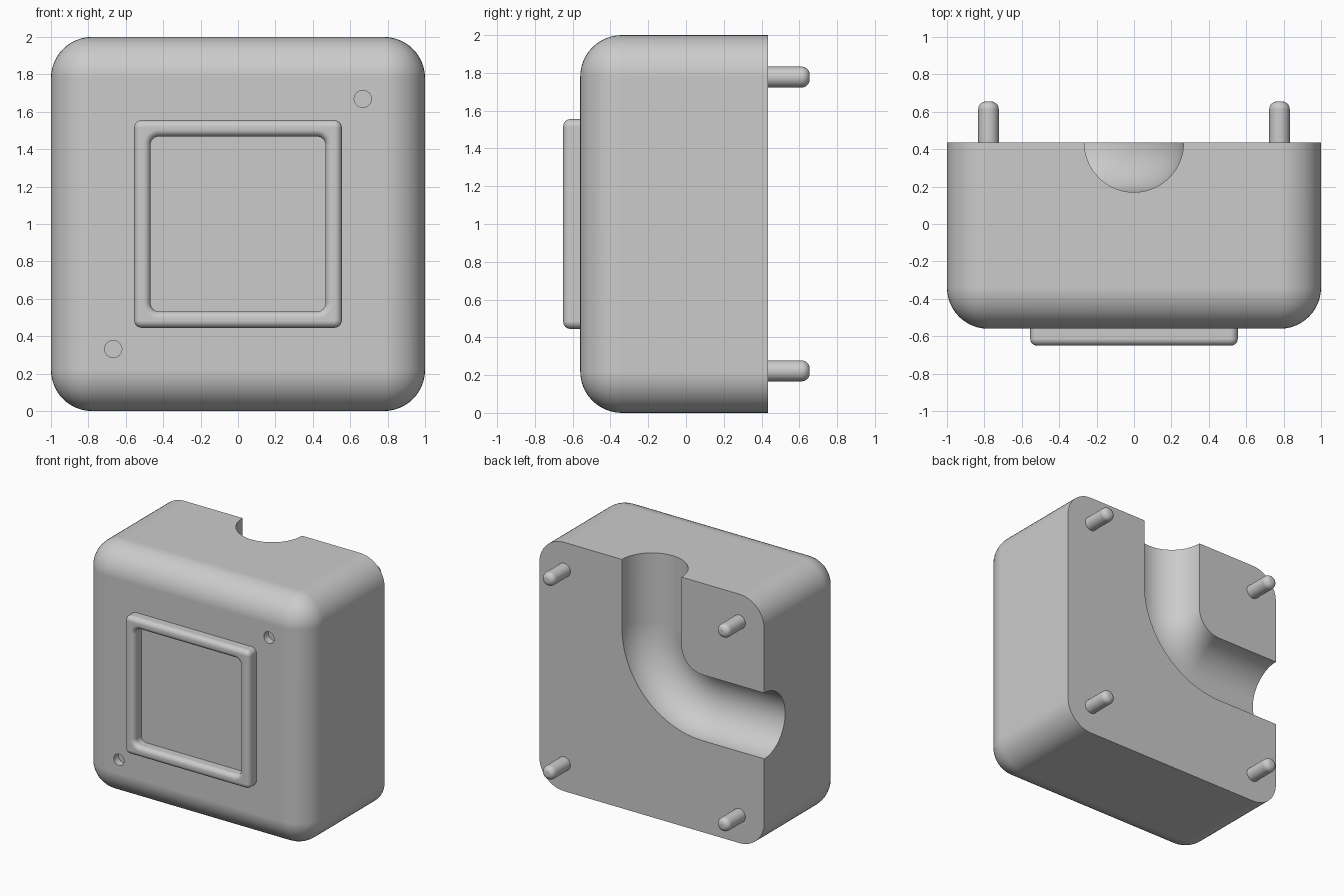
import bpy, bmesh
from math import pi, sin, cos, radians
from mathutils import Vector, Matrix

old = bpy.data.objects.get("Cube")
if old:
    bpy.data.objects.remove(old, do_unlink=True)

grey = bpy.data.materials.new("plain_grey")
grey.use_nodes = True
grey.diffuse_color = (0.6, 0.6, 0.6, 1)
grey.node_tree.nodes["Principled BSDF"].inputs["Base Color"].default_value = (0.6, 0.6, 0.6, 1)

FRONT, BACK = -0.56, 0.435


def make(name, bm):
    bmesh.ops.recalc_face_normals(bm, faces=bm.faces)
    mesh = bpy.data.meshes.new(name)
    bm.to_mesh(mesh)
    bm.free()
    mesh.materials.append(grey)
    ob = bpy.data.objects.new(name, mesh)
    bpy.context.collection.objects.link(ob)
    return ob


def select(ob):
    bpy.ops.object.select_all(action='DESELECT')
    ob.select_set(True)
    bpy.context.view_layer.objects.active = ob


def smooth(ob):
    select(ob)
    bpy.ops.object.shade_smooth_by_angle(angle=radians(30))
    mod = ob.modifiers.new("even_normals", 'WEIGHTED_NORMAL')
    mod.keep_sharp = True


def cut(ob, cutter):
    select(ob)
    mod = ob.modifiers.new("cut", 'BOOLEAN')
    mod.operation, mod.solver, mod.object = 'DIFFERENCE', 'EXACT', cutter
    bpy.ops.object.modifier_apply(modifier=mod.name)
    bpy.data.objects.remove(cutter, do_unlink=True)


def skin(rings, caps=True, closed=False):
    """Join rings of points with quads."""
    bm = bmesh.new()
    loops = [[bm.verts.new(p) for p in ring] for ring in rings]
    pairs = list(zip(loops, loops[1:])) + ([(loops[-1], loops[0])] if closed else [])
    for a, b in pairs:
        for i in range(len(a)):
            j = (i + 1) % len(a)
            bm.faces.new((a[i], a[j], b[j], b[i]))
    if caps:
        bm.faces.new(loops[0])
        bm.faces.new(loops[-1])
    return bm


def rod(x, z, profile, sides=32):
    """Round bar along y from (radius, y) pairs."""
    turn = [2 * pi * i / sides for i in range(sides)]
    return skin([[(x + r * cos(t), y, z + r * sin(t)) for t in turn] for r, y in profile])


# Body: block rounded everywhere except around the flat back
bm = bmesh.new()
bmesh.ops.create_cube(bm, size=1)
bm.transform(Matrix.Translation((0, (FRONT + BACK) / 2, 1)) @ Matrix.Diagonal((2, BACK - FRONT, 2, 1)))
rounded = [e for e in bm.edges if min(v.co.y for v in e.verts) < 0]
bmesh.ops.bevel(bm, geom=rounded, offset=0.22, offset_type='OFFSET', segments=12,
                profile=0.5, affect='EDGES')
body = make("body", bm)

# Half-round elbow channel in the back, from the top to the right-hand wall
BEND, TUBE, SIDES = 0.45, 0.265, 64
path = [(Vector((0, BACK, 2.2)), 0)]
for i in range(25):
    a = i / 24 * pi / 2
    path.append((Vector((BEND * (cos(a) - 1), BACK, 1 + BEND * (1 - sin(a)))), a))
path.append((Vector((-1.2, BACK, 1)), pi / 2))
turn = [2 * pi * (i + 0.5) / SIDES for i in range(SIDES)]
rings = [[c + TUBE * Vector((cos(a) * cos(t), sin(t), -sin(a) * cos(t))) for t in turn]
         for c, a in path]
cut(body, make("channel_cutter", skin(rings)))

# Two shallow round holes in the front
for s in (-1, 1):
    cut(body, make("hole_cutter", rod(0.667 * s, 1 + 0.669 * s,
                                      [(0.046, FRONT - 0.1), (0.046, FRONT + 0.06)])))
smooth(body)


# Raised square frame on the front, with rounded rims
def square_ring(half, corner, y, steps=8):
    pts = []
    for k, (sx, sz) in enumerate([(1, 1), (-1, 1), (-1, -1), (1, -1)]):
        for i in range(steps + 1):
            t = (k + i / steps) * pi / 2
            pts.append((sx * (half - corner) + corner * cos(t), y,
                        1 + sz * (half - corner) + corner * sin(t)))
    return pts


OUTER, INNER, TOP, R = 0.555, 0.468, -0.65, 0.037
arc = [i / 8 * pi / 2 for i in range(9)]
rings = [square_ring(OUTER, 0.04, FRONT + 0.01)]
rings += [square_ring(OUTER - d, 0.04 - d, TOP + R * (1 - sin(t)))
          for t in arc for d in [R * (1 - cos(t))]]
rings += [square_ring(INNER + d, 0.045 + d, TOP + R * (1 - sin(t)))
          for t in reversed(arc) for d in [R * (1 - cos(t))]]
rings.append(square_ring(INNER, 0.045, FRONT + 0.01))
smooth(make("front_frame", skin(rings, caps=False, closed=True)))

# Four locating pins with rounded tips on the back
PIN, TIP, END = 0.055, 0.042, 0.655
profile = [(PIN, BACK - 0.01)] + [(PIN - TIP * (1 - cos(t)), END - TIP * (1 - sin(t))) for t in arc]
for side, sx in (("left", 1), ("right", -1)):
    for level, sz in (("upper", 1), ("lower", -1)):
        smooth(make(f"{level}_{side}_pin", rod(0.778 * sx, 1 + 0.778 * sz, profile)))
